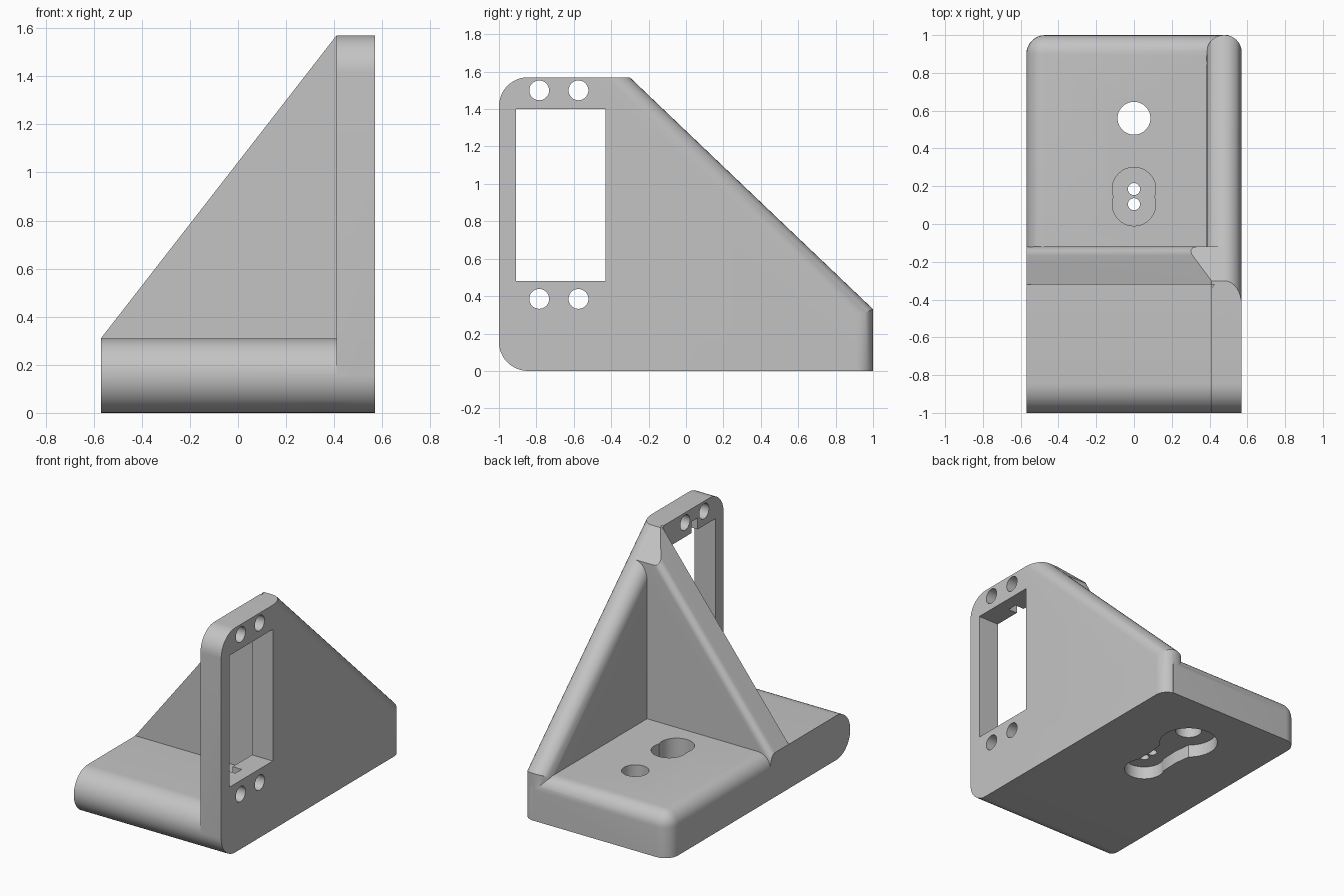
import bpy
import bmesh
import math
from mathutils import Vector

cube = bpy.data.objects.get("Cube")
if cube:
    bpy.data.objects.remove(cube, do_unlink=True)

grey = bpy.data.materials.new("plain_grey")
grey.use_nodes = True
COLOUR = (0.55, 0.55, 0.55, 1)
grey.diffuse_color = COLOUR
grey.node_tree.nodes["Principled BSDF"].inputs["Base Color"].default_value = COLOUR


def arc(u, v, r, start, end, n=12):
    """Points along an arc, angles in degrees."""
    angles = [math.radians(start + (end - start) * i / n) for i in range(n + 1)]
    return [(u + r * math.cos(a), v + r * math.sin(a)) for a in angles]


def circle(u, v, r):
    return arc(u, v, r, 0, 360, 40)[:-1]


def rect(u0, u1, v0, v1):
    return [(u0, v0), (u1, v0), (u1, v1), (u0, v1)]


def prism(name, axis, outline, lo, hi, round_rule=None, radius=0.0):
    """Extrude an outline along an axis; round the edges the rule picks."""
    place = {"X": lambda u, v, w: (w, u, v),
             "Y": lambda u, v, w: (u, w, v),
             "Z": lambda u, v, w: (u, v, w)}[axis]
    bm = bmesh.new()
    ends = [[bm.verts.new(place(u, v, w)) for u, v in outline] for w in (lo, hi)]
    for ring in ends:
        bm.faces.new(ring)
    for i in range(len(outline)):
        j = (i + 1) % len(outline)
        bm.faces.new((ends[0][i], ends[0][j], ends[1][j], ends[1][i]))
    bmesh.ops.recalc_face_normals(bm, faces=bm.faces)
    if round_rule:
        picked = []
        for e in bm.edges:
            a, b = (v.co for v in e.verts)
            if round_rule((a + b) / 2, (b - a).normalized()):
                picked.append(e)
        bmesh.ops.bevel(bm, geom=picked, offset=radius, segments=8,
                        profile=0.5, affect="EDGES", clamp_overlap=True)
        bmesh.ops.recalc_face_normals(bm, faces=bm.faces)
    mesh = bpy.data.meshes.new(name)
    bm.to_mesh(mesh)
    bm.free()
    mesh.materials.append(grey)
    obj = bpy.data.objects.new(name, mesh)
    bpy.context.collection.objects.link(obj)
    return obj


def combine(target, other, operation):
    """Apply a boolean and discard the second solid."""
    mod = target.modifiers.new("combine", "BOOLEAN")
    mod.operation = operation
    mod.solver = "EXACT"
    mod.object = other
    bpy.context.view_layer.objects.active = target
    bpy.ops.object.modifier_apply(modifier=mod.name)
    bpy.data.objects.remove(other, do_unlink=True)


W, BASE, TOP, R = 0.57, 0.31, 1.57, 0.155
INNER = 0.41
SLOPE_LOW, SLOPE_HIGH = (1, 0.33), (-0.6, 1.855)

# Side wall: sloping rear edge fully rounded, then trimmed to its outline
wall = prism("bracket", "X",
             [(-1.2, -0.2), (1, -0.2), SLOPE_LOW, SLOPE_HIGH, (-1.2, 1.855)],
             0.385, W,
             lambda m, d: abs(d.x) < 0.1 and m.y > 0 and m.z > 0, 0.09)
outline = (arc(-1 + R, R, R, 270, 180) + arc(-1 + R, TOP - R, R, 180, 90)
           + [(1.2, TOP), (1.2, 0)])
combine(wall, prism("trim", "X", outline, 0, 1), "INTERSECT")
combine(wall, prism("step", "Y", rect(0.2, INNER, -0.5, 2), -1.5, -0.25), "DIFFERENCE")

# Front of the base: bar with a full round nose
nose = arc(-1 + R, R, R, 270, 90, 24) + [(-0.2, BASE), (-0.2, 0)]
base_front = prism("base_front", "X", nose, -W, 0.5)

# Rear of the base: rounded top edges and corner
base_rear = prism("base_rear", "Z", rect(-W, 0.5, -0.22, 1), 0, BASE,
                  lambda m, d: (abs(d.x) > 0.9 and m.y > 0.9 and m.z > 0.2)
                  or (abs(d.y) > 0.9 and m.x < 0 and m.z > 0.2)
                  or (abs(d.z) > 0.9 and m.x < 0 and m.y > 0.9), 0.1)

# Triangular brace: rear sloping edge rounded, top trimmed to the wall slope
brace = prism("brace", "Y",
              [(-W, 0.2), (-W, BASE), (INNER, TOP), (0.47, TOP), (0.47, 0.2)],
              -0.32, -0.12,
              lambda m, d: m.y > -0.13 and abs(d.x) > 0.3 and abs(d.z) > 0.3, 0.08)
combine(brace, prism("slope_trim", "X", [SLOPE_LOW, SLOPE_HIGH, (1, 1.9)], -1, 1),
        "DIFFERENCE")

for part in (base_front, base_rear, brace):
    combine(wall, part, "UNION")

# Wall openings: window, cable notch and four screw holes
cuts = [("X", rect(-0.91, -0.43, 0.48, 1.40), 0.2, 0.8),
        ("X", rect(-0.715, -0.645, 0.41, 1.48), 0.3, 0.48)]
cuts += [("X", circle(y, z, 0.053), 0.2, 0.8)
         for y in (-0.785, -0.575) for z in (0.385, 1.50)]

# Base openings: access hole, twin counterbore, small holes, horn recess below
cuts.append(("Z", circle(0, 0.56, 0.087), -0.2, 0.6))
for y in (0.105, 0.185):
    cuts.append(("Z", circle(0, y, 0.115), 0.14, 0.6))
    cuts.append(("Z", circle(0, y, 0.032), -0.2, 0.6))
horn = (arc(0, 0.56, 0.19, -50, 230, 32) + [(-0.108, 0.3)]
        + arc(0, 0.105, 0.13, 150, 390, 28) + [(0.108, 0.3)])
cuts.append(("Z", horn, -0.1, 0.09))

for axis, shape, lo, hi in cuts:
    combine(wall, prism("cutter", axis, shape, lo, hi), "DIFFERENCE")

# Smooth shading with sharp edges kept
bpy.ops.object.select_all(action="DESELECT")
wall.select_set(True)
bpy.context.view_layer.objects.active = wall
bpy.ops.object.shade_smooth_by_angle(angle=math.radians(25))
